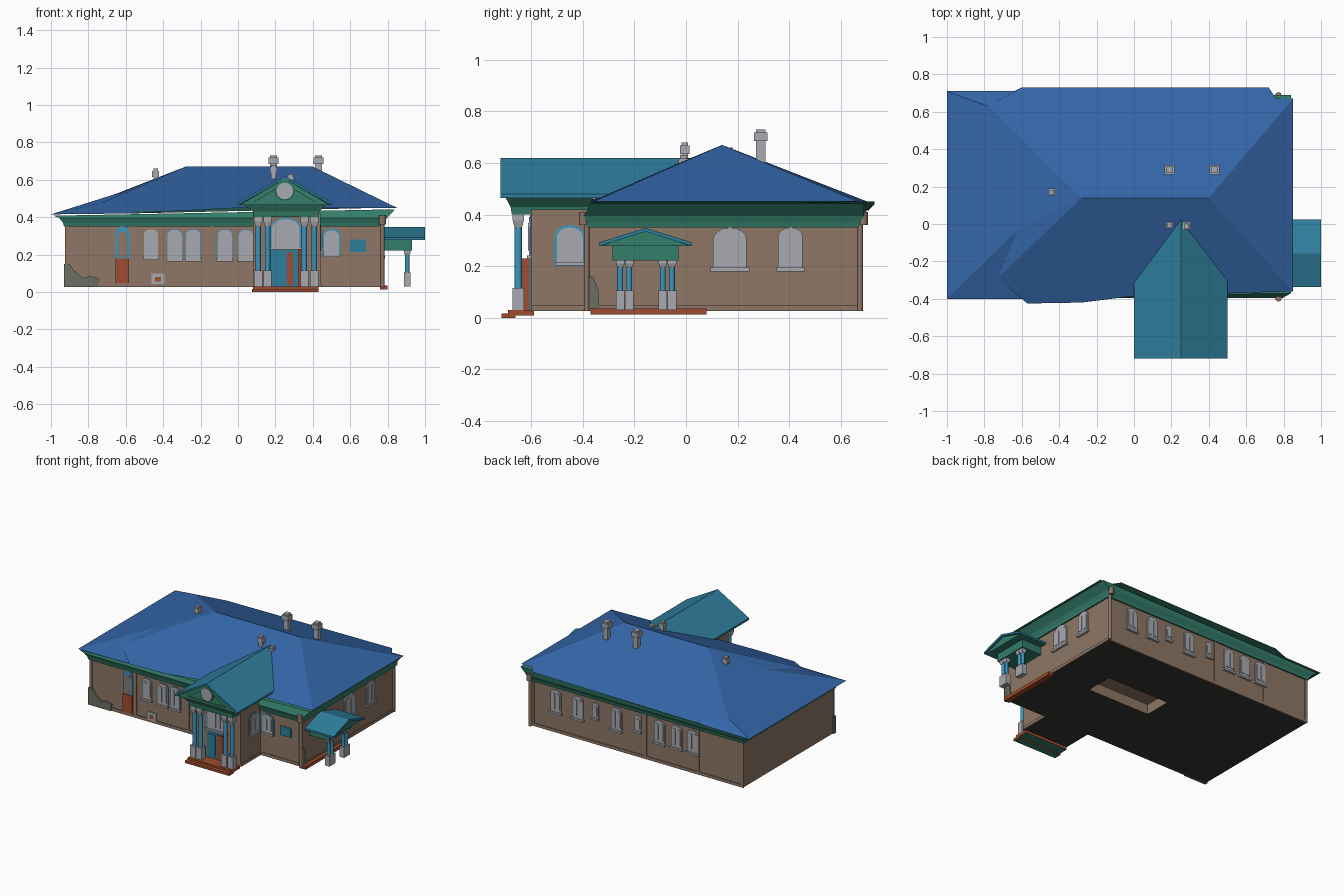
import bpy, bmesh, math

if "Cube" in bpy.data.objects:
    bpy.data.objects.remove(bpy.data.objects["Cube"])

def mat(name, r, g, b):
    m = bpy.data.materials.new(name)
    lin = lambda c: ((c / 255 + 0.055) / 1.055) ** 2.4 if c > 10 else c / 255 / 12.92
    m.diffuse_color = (lin(r), lin(g), lin(b), 1)
    m.use_nodes = True
    m.node_tree.nodes["Principled BSDF"].inputs["Base Color"].default_value = m.diffuse_color
    return m

BLUE = mat("roof_blue", 52, 102, 168)
TEAL = mat("porch_teal", 46, 126, 156)
GREEN = mat("cornice_green", 52, 126, 106)
WALL = mat("wall_brown", 142, 119, 102)
WHITE = mat("pale_grey", 168, 170, 176)
TRIM = mat("trim_blue", 60, 150, 190)
RUST = mat("rust_red", 160, 76, 46)
DARK = mat("floor_dark", 52, 52, 49)
MOSS = mat("moss_grey", 108, 110, 100)

def mesh(name, verts, faces, mats, idx=None):
    me = bpy.data.meshes.new(name)
    me.from_pydata(verts, [], faces)
    for m in mats:
        me.materials.append(m)
    if idx:
        for p, i in zip(me.polygons, idx):
            p.material_index = i
    bm = bmesh.new()
    bm.from_mesh(me)
    bmesh.ops.recalc_face_normals(bm, faces=bm.faces)
    bm.to_mesh(me)
    bm.free()
    ob = bpy.data.objects.new(name, me)
    bpy.context.collection.objects.link(ob)
    return ob

def loft(name, rings, mats, idx=None):
    n = len(rings[0])
    faces = [list(range(n)), list(range((len(rings) - 1) * n, len(rings) * n))]
    for k in range(len(rings) - 1):
        faces += [(k*n + i, k*n + (i+1) % n, (k+1)*n + (i+1) % n, (k+1)*n + i) for i in range(n)]
    return mesh(name, [v for r in rings for v in r], faces, mats, idx)

def rect(x0, x1, y0, y1, z):
    return [(x0, y0, z), (x1, y0, z), (x1, y1, z), (x0, y1, z)]

def box(name, x0, x1, y0, y1, z0, z1, m, under=None):
    return loft(name, [rect(x0, x1, y0, y1, z0), rect(x0, x1, y0, y1, z1)],
                [m, under or m], [1, 0, 0, 0, 0, 0])

def cyl(name, x, y, z0, z1, r, m, n=12):
    ring = lambda z: [(x + r*math.cos(2*math.pi*i/n), y + r*math.sin(2*math.pi*i/n), z) for i in range(n)]
    ob = loft(name, [ring(z0), ring(z1)], [m])
    for p in ob.data.polygons:
        p.use_smooth = len(p.vertices) == 4
    return ob

# wall planes: u runs along the wall, d sticks out of it
PLANES = {"front": lambda u, v, d: (u, -0.37 - d, v), "back": lambda u, v, d: (u, 0.66 + d, v),
          "right": lambda u, v, d: (0.77 + d, u, v), "porch": lambda u, v, d: (u, -0.60 - d, v),
          "wing": lambda u, v, d: (0.44 + d, u, v), "gable": lambda u, v, d: (u, -0.70 - d, v)}

def panel(name, side, pts, d0, d1, m):
    f = PLANES[side]
    return loft(name, [[f(u, v, d) for u, v in pts] for d in (d0, d1)], [m])

def slab(name, side, u0, u1, z0, z1, d, m):
    return panel(name, side, [(u0, z0), (u1, z0), (u1, z1), (u0, z1)], -0.002, d, m)

def arch(u, z0, z1, w, rise, n=8):
    pts = [(u - w/2, z0), (u + w/2, z0)]
    return pts + [(u + w/2*math.cos(math.pi*i/n), z1 - rise + rise*math.sin(math.pi*i/n)) for i in range(n + 1)]

def window(side, u, z0, z1, w, trim=0.0, lights=2):
    rise = w * 0.35
    if trim:
        panel("window_trim", side, arch(u, z0 - trim, z1 + trim, w + 2*trim, rise + trim), -0.002, 0.004, TRIM)
    panel("window_frame", side, arch(u, z0, z1, w, rise), -0.002, 0.008, WHITE)
    lw = w / lights * 0.66
    for i in range(lights):
        c = u + (i - (lights - 1) / 2) * w / lights * 0.92
        panel("window_light", side, arch(c, z0 + 0.025, z1 - 0.022, lw, lw/2), 0.006, 0.012, WHITE)
    slab("window_sill", side, u - w*0.58, u + w*0.58, z0 - 0.008, z0 + 0.006, 0.016, WHITE)

# body: upper block, plus a lower ring around the opening in the floor
box("main_walls", -0.92, 0.77, -0.37, 0.66, 0.10, 0.40, WALL)
for x0, x1, y0, y1 in [(-0.92, -0.05, -0.37, 0.66), (0.45, 0.77, -0.37, 0.66),
                       (-0.05, 0.45, -0.37, 0.08), (-0.05, 0.45, 0.28, 0.66)]:
    box("lower_walls", x0, x1, y0, y1, 0.027, 0.10, WALL, DARK)
box("wing_walls", 0.08, 0.44, -0.60, -0.36, 0.027, 0.42, WALL, DARK)
for side, a, b in [("front", -0.925, 0.08), ("front", 0.44, 0.775), ("back", -0.925, 0.775),
                   ("right", -0.375, 0.665), ("wing", -0.60, -0.37)]:
    slab("plinth", side, a, b, 0.027, 0.048, 0.006, WALL)
for u in (-0.915, -0.56, -0.14, 0.76):
    slab("pilaster", "front", u - 0.01, u + 0.01, 0.03, 0.37, 0.006, WALL)
    slab("pilaster", "back", u - 0.01, u + 0.01, 0.03, 0.37, 0.006, WALL)

# cornice flaring out to the eaves
loft("cornice", [rect(-0.93, 0.78, -0.38, 0.67, 0.35), rect(-0.935, 0.785, -0.385, 0.675, 0.37),
                 rect(-0.955, 0.795, -0.395, 0.69, 0.395),
                 [(-0.985, -0.395, 0.408), (0.84, -0.37, 0.442), (0.84, 0.69, 0.442), (-0.985, 0.70, 0.408)]], [GREEN])

# main hipped roof with a lower left end
V = [(-1, -.40, .415), (-.57, -.40, .42), (-.57, -.425, .43), (-.28, -.42, .435), (0, -.385, .45), (.85, -.36, .45),
     (.85, .67, .45), (.76, .67, .45), (.72, .73, .45), (-.60, .73, .44), (-.64, .71, .42), (-1, .71, .415),
     (-.73, -.29, .475), (-.62, -.03, .535), (-.28, .14, .67), (.40, .14, .67), (-.78, .63, .475)]
F = [[12, 2, 3, 4, 5, 15, 14], [5, 6, 15], [6, 7, 8, 9, 16, 14, 15], [0, 13, 14, 16, 11],
     [12, 14, 13], [0, 1, 2, 12, 13], [11, 16, 9, 10], list(range(12))]
mesh("main_roof", V, F, [BLUE, GREEN], [0] * 7 + [1])

# chimneys
for x, y, z0, z1, w in [(.19, .29, .55, .73, .036), (.43, .29, .55, .73, .036), (-.44, .17, .55, .66, .026),
                        (.19, -.005, .55, .68, .026), (.28, -.01, .55, .63, .026)]:
    h = w / 2
    box("chimney_stack", x - h, x + h, y - h, y + h, z0, z1, WHITE)
    h *= 1.45
    box("chimney_cap", x - h, x + h, y - h, y + h, z1 - 0.045, z1 - 0.012, WHITE)

# gabled roofs: two slabs over a green pediment; p maps (across, along, z)
def gable(name, c, half, z0, z1, a0, a1, inset, p):
    t = 0.014
    for s in (-1, 1):
        prof = [(c, z1), (c + s*half, z0 + t), (c + s*half, z0), (c, z1 - t)]
        loft(name + "_roof", [[p(u, a, z) for u, z in prof] for a in (a0, a1)], [TEAL])
    tri = [(c - half + .004, z0), (c + half - .004, z0), (c, z1 - t + .002)]
    loft(name + "_pediment", [[p(u, a, z) for u, z in tri] for a in (a0 + inset, a1)], [GREEN])

gable("front_porch", 0.25, 0.25, 0.465, 0.62, -0.72, 0.03, 0.02, lambda u, a, z: (u, a, z))
gable("side_porch", -0.157, 0.18, 0.278, 0.348, 1.0, 0.76, -0.015, lambda u, a, z: (a, u, z))
loft("front_entablature", [rect(.085, .43, -.675, -.36, .40), rect(.08, .435, -.68, -.36, .43),
                           rect(.03, .47, -.70, -.36, .467)], [GREEN])
box("side_entablature", 0.76, 0.93, -0.285, -0.03, 0.222, 0.282, GREEN)
# raised mouldings and round window in the front pediment
for s in (-1, 1):
    panel("pediment_moulding", "gable", [(.25, .606), (.25 + s*.24, .465), (.25 + s*.19, .465), (.25, .578)], -.002, .012, GREEN)
slab("pediment_base", "gable", 0.06, 0.44, 0.465, 0.482, 0.008, GREEN)
for r, d, m in [(0.050, 0.013, GREEN), (0.044, 0.018, WHITE)]:
    panel("round_window", "gable", [(.25 + r*math.cos(math.pi*i/12), .54 + r*math.sin(math.pi*i/12)) for i in range(24)], -.002, d, m)

# columns with square bases and capitals
def column(x, y, z0, z1, r, base, cap):
    cyl("column_shaft", x, y, z0 + base - .01, z1 - cap + .01, r, TRIM)
    b = r * 1.5
    box("column_base", x - b, x + b, y - b, y + b, z0, z0 + base, WHITE)
    loft("column_capital", [rect(x - r, x + r, y - r, y + r, z1 - cap),
                            rect(x - b, x + b, y - b, y + b, z1 - cap/2), rect(x - b, x + b, y - b, y + b, z1)], [WHITE])

for x in (0.108, 0.158, 0.355, 0.408):
    column(x, -0.65, 0.02, 0.405, 0.0145, 0.095, 0.055)
for y in (-0.255, -0.22, -0.09, -0.055):
    column(0.905, y, 0.03, 0.225, 0.0115, 0.075, 0.03)

# decks and steps
box("front_deck", 0.08, 0.43, -0.69, -0.59, 0.008, 0.03, RUST, GREEN)
box("front_step", 0.075, 0.43, -0.715, -0.66, 0.0, 0.016, RUST, GREEN)
box("side_deck", 0.76, 0.80, -0.37, 0.08, 0.012, 0.036, RUST)

# front porch door, fanlight and open leaf
slab("porch_door", "porch", 0.175, 0.335, 0.03, 0.225, 0.006, TEAL)
for u in (0.215, 0.295):
    slab("door_leaf_panel", "porch", u - 0.028, u + 0.028, 0.05, 0.205, 0.01, TEAL)
slab("door_inner", "porch", 0.262, 0.295, 0.035, 0.21, 0.012, RUST)
box("open_door_leaf", 0.322, 0.334, -0.64, -0.60, 0.025, 0.23, RUST)
window("porch", 0.255, 0.235, 0.39, 0.15, 0.008, 4)

# left front door with an arched blue head
panel("side_door_head", "front", arch(-0.618, 0.18, 0.352, 0.076, 0.045), -0.002, 0.008, TRIM)
panel("side_door_glass", "front", arch(-0.618, 0.185, 0.325, 0.048, 0.025), 0.006, 0.011, WALL)
slab("side_door", "front", -0.655, -0.582, 0.048, 0.18, 0.012, RUST)

# windows
window("front", -0.465, 0.18, 0.335, 0.075, 0.0)
for u in (-0.338, -0.24, -0.07, 0.042):
    window("front", u, 0.172, 0.332, 0.076, 0.004)
window("front", 0.50, 0.195, 0.33, 0.08, 0.009)
for u in (0.575, 0.40, 0.09, -0.254, -0.39, -0.52):
    window("back", u, 0.17, 0.335, 0.085)
for u in (0.26, -0.082):
    window("back", u, 0.21, 0.325, 0.05, 0, 1)
window("right", 0.17, 0.188, 0.35, 0.13)
window("right", 0.405, 0.188, 0.35, 0.095)
window("wing", -0.45, 0.21, 0.35, 0.10, 0.01)

# sign, vent, moss patches and corner drainpipes
slab("wall_sign", "front", 0.60, 0.685, 0.215, 0.28, 0.008, TEAL)
slab("vent_frame", "front", -0.462, -0.392, 0.042, 0.10, 0.008, WHITE)
slab("vent_grille", "front", -0.443, -0.411, 0.055, 0.08, 0.010, RUST)
panel("moss_patch", "front", [(-.93, .027), (-.75, .027), (-.745, .075), (-.79, .085), (-.83, .075),
                              (-.88, .12), (-.90, .15), (-.93, .15)], -.01, .014, MOSS)
panel("moss_corner", "right", [(-.383, .03), (-.335, .03), (-.34, .11), (-.36, .16), (-.383, .16)], -.01, .008, MOSS)
for x, y in [(0.772, -0.385), (0.772, 0.675)]:
    cyl("drainpipe", x, y, 0.027, 0.37, 0.011, WALL, 8)
    cyl("drain_funnel", x, y + (-.012 if y < 0 else .012), 0.36, 0.41, 0.018, WALL, 8)
